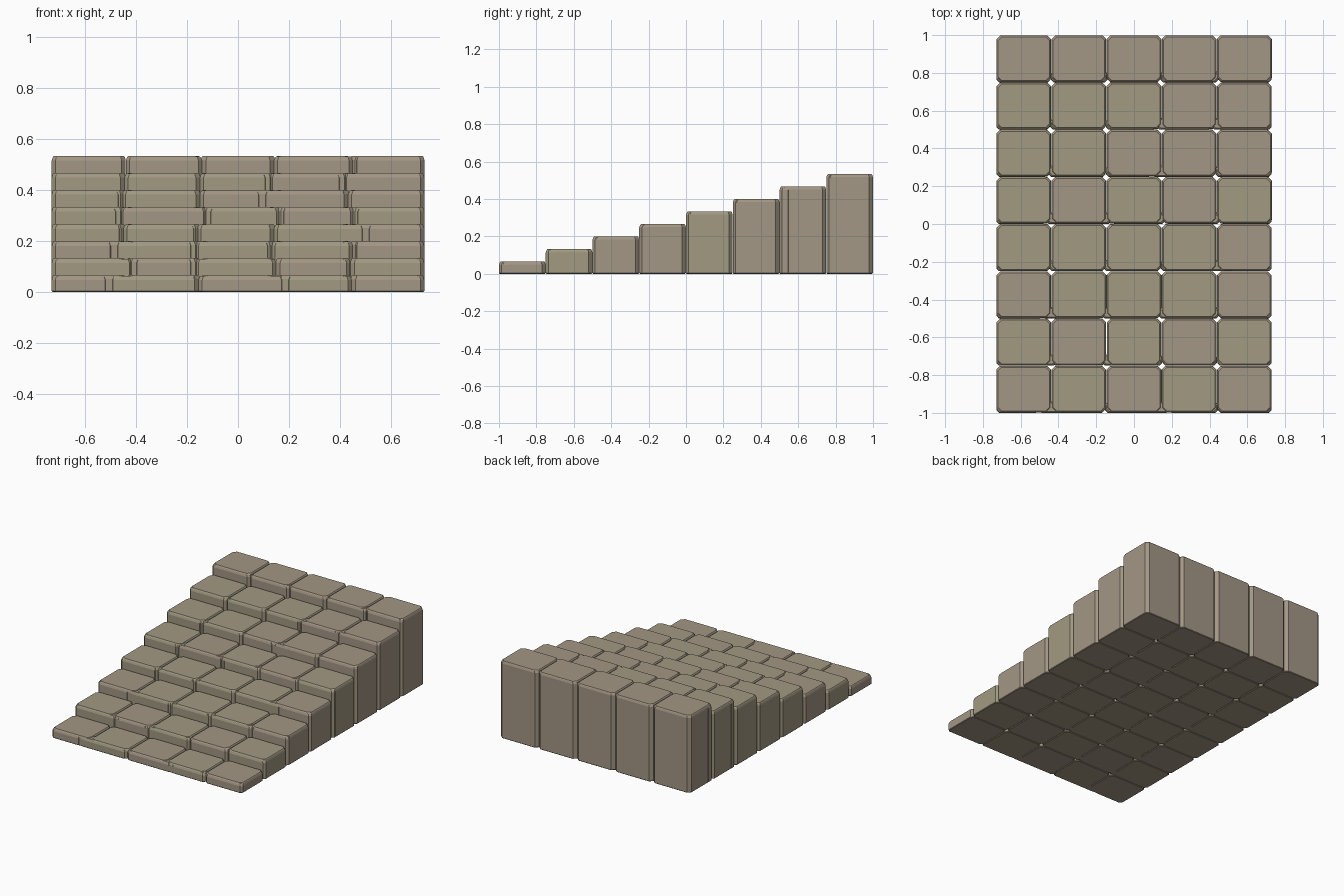
import bpy, bmesh, random

if "Cube" in bpy.data.objects:
    bpy.data.objects.remove(bpy.data.objects["Cube"])

random.seed(4)
ROWS, COLS = 8, 5
HALF_W, STEP = 0.73, 0.0667
COL_W = 2 * HALF_W / COLS


def material(name, color):
    m = bpy.data.materials.new(name)
    m.diffuse_color = color
    m.use_nodes = True
    m.node_tree.nodes["Principled BSDF"].inputs["Base Color"].default_value = m.diffuse_color
    return m


tones = [material("stone_warm", (0.37, 0.31, 0.235, 1)),
         material("stone_green", (0.36, 0.32, 0.225, 1))]


def stone(name, x0, x1, y0, y1, top, cut, mat):
    """Stone prism with chamfered upright corners and a bevelled top edge."""
    def ring(inset):
        a, b, c, d = x0 + inset, x1 - inset, y0 + inset, y1 - inset
        return [(a + cut, c), (b - cut, c), (b, c + cut), (b, d - cut),
                (b - cut, d), (a + cut, d), (a, d - cut), (a, c + cut)]
    bm = bmesh.new()
    levels = [(0.004, 0), (0, 0.004), (0, top - 0.016), (0.004, top - 0.004), (0.008, top)]
    rings = [[bm.verts.new((x, y, z)) for x, y in ring(i)] for i, z in levels]
    bm.faces.new(rings[0][::-1])
    bm.faces.new(rings[-1])
    for lo, hi in zip(rings, rings[1:]):
        for i in range(8):
            j = (i + 1) % 8
            bm.faces.new((lo[i], lo[j], hi[j], hi[i]))
    me = bpy.data.meshes.new(name)
    bm.to_mesh(me)
    bm.free()
    me.materials.append(mat)
    ob = bpy.data.objects.new(name, me)
    bpy.context.collection.objects.link(ob)
    return ob


# Uneven joints of the stones facing each riser, bottom row first
joints = [(-0.505, -0.155, 0.185, 0.445), (-0.41, -0.17, 0.15, 0.44),
          (-0.485, -0.17, 0.13, 0.45), (-0.45, -0.16, 0.14, 0.50),
          (-0.465, -0.12, 0.165, 0.455), (-0.455, -0.15, 0.095, 0.43),
          (-0.445, -0.15, 0.12, 0.41), (-0.44, -0.14, 0.14, 0.45)]

for r in range(ROWS):
    y, top = -1 + 0.25 * r, STEP * (r + 1)
    edges = (-HALF_W,) + joints[r] + (HALF_W,)
    for c in range(COLS):
        # Full-height step block
        x = -HALF_W + c * COL_W
        g = random.uniform(0.0005, 0.002)
        mat = random.choice(tones)
        stone(f"step_block_{r + 1}_{c + 1}", x + g, x + COL_W - g,
              y + 0.002, y + 0.249, top, 0.02, mat)
        # Shallow facing stone on the riser
        stone(f"riser_stone_{r + 1}_{c + 1}", edges[c] + 0.001, edges[c + 1] - 0.001,
              y, y + 0.06, top - 0.003, 0.014, mat)
